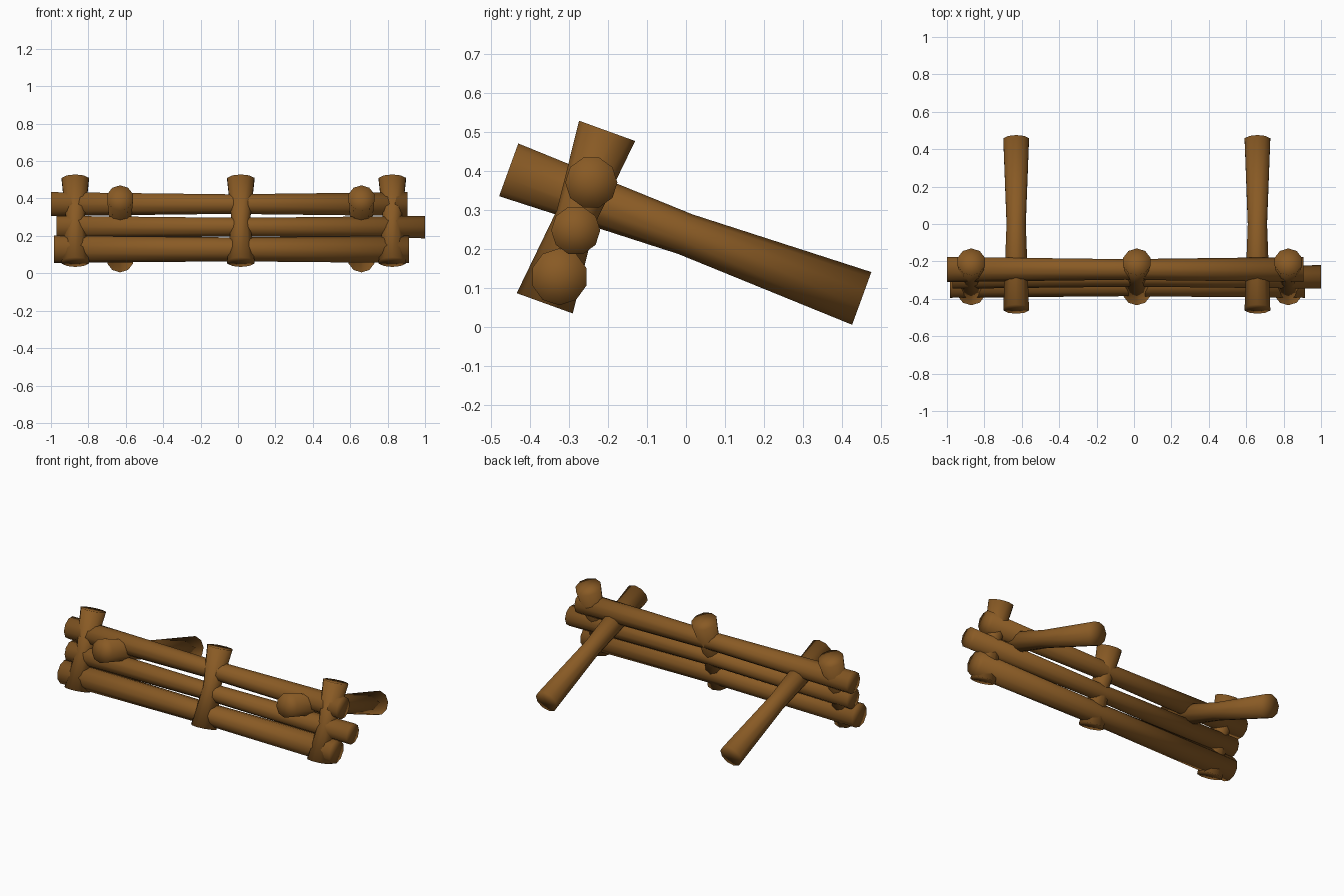
import bpy, bmesh, math
from mathutils import Vector

if "Cube" in bpy.data.objects:
    bpy.data.objects.remove(bpy.data.objects["Cube"])

wood = bpy.data.materials.new("brown wood")
wood.diffuse_color = (0.25, 0.103, 0.018, 1)
wood.use_nodes = True
wood.node_tree.nodes["Principled BSDF"].inputs["Base Color"].default_value = wood.diffuse_color
SIDES = 10


def log(name, start, end, r_end, r_mid, first_dir):
    """Log of three rings, waisted in the middle; first_dir points at a corner."""
    start, end = Vector(start), Vector(end)
    axis = (end - start).normalized()
    u = Vector(first_dir)
    u = (u - axis * u.dot(axis)).normalized()
    v = axis.cross(u)
    bm = bmesh.new()
    rings = []
    for t, r in ((0, r_end), (0.5, r_mid), (1, r_end)):
        c = start.lerp(end, t)
        ring = []
        for i in range(SIDES):
            a = 2 * math.pi * i / SIDES
            ring.append(bm.verts.new(c + r * (math.cos(a) * u + math.sin(a) * v)))
        rings.append(ring)
    c0, c1 = bm.verts.new(start), bm.verts.new(end)
    for i in range(SIDES):
        j = (i + 1) % SIDES
        for a, b in zip(rings, rings[1:]):
            bm.faces.new((a[i], a[j], b[j], b[i]))
        bm.faces.new((c0, rings[0][j], rings[0][i]))
        bm.faces.new((c1, rings[2][i], rings[2][j]))
    bmesh.ops.recalc_face_normals(bm, faces=bm.faces)
    for f in bm.faces:
        f.smooth = True
    me = bpy.data.meshes.new(name)
    bm.to_mesh(me)
    bm.free()
    me.materials.append(wood)
    ob = bpy.data.objects.new(name, me)
    bpy.context.collection.objects.link(ob)


# three horizontal rails
log("top_rail", (-1.0, -0.243, 0.37), (0.905, -0.243, 0.37), 0.067, 0.055, (0, 1, 0))
log("middle_rail", (-0.97, -0.283, 0.247), (1.0, -0.283, 0.247), 0.063, 0.052, (0, 1, 0))
log("bottom_rail", (-0.985, -0.325, 0.128), (0.915, -0.325, 0.128), 0.073, 0.064, (0, 0, 1))

# leaning posts
for i, x in enumerate((-0.87, 0.015, 0.825)):
    log(f"post_{i + 1}", (x, -0.3625, 0.06), (x, -0.2025, 0.5025), 0.0765, 0.052, (0, 1, 0))

# sloping props reaching back to the ground
for side, x in (("left", -0.63), ("right", 0.66)):
    log(f"{side}_prop", (x, -0.455, 0.4025), (x, 0.451, 0.0725), 0.072, 0.054, (0, 0, 1))
